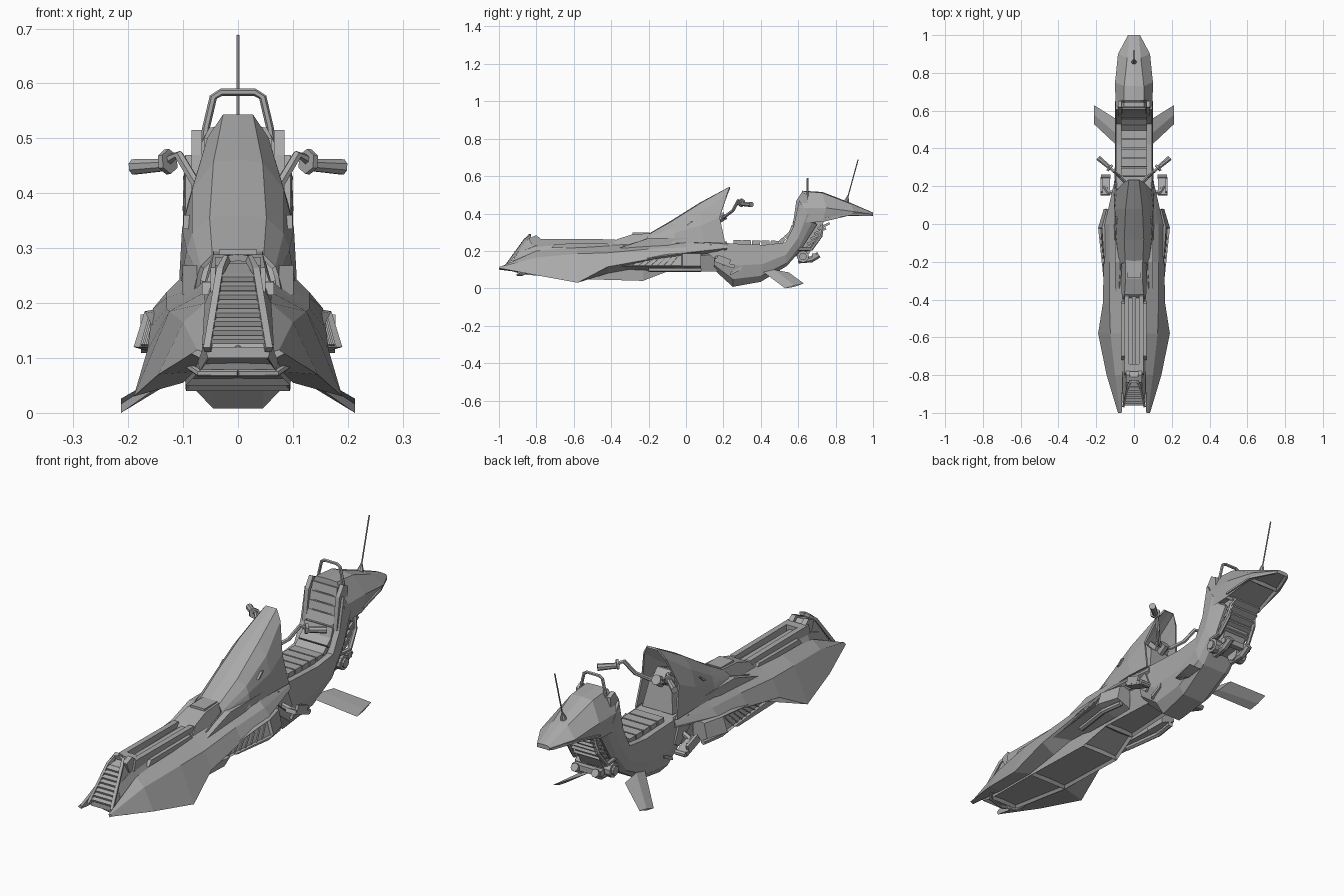
import bpy, bmesh, math
from mathutils import Vector, Matrix, Euler

default_cube = bpy.data.objects.get("Cube")
if default_cube:
    bpy.data.objects.remove(default_cube, do_unlink=True)

grey = bpy.data.materials.new("plain grey")
grey.use_nodes = True
grey.diffuse_color = (.4, .4, .4, 1)
for node in grey.node_tree.nodes:
    if node.type == 'BSDF_PRINCIPLED':
        node.inputs["Base Color"].default_value = grey.diffuse_color


def skin(name, rows, wrap=False, caps=False, mirror=False, inset=None, thick=0):
    """Bridge rows of points; optionally close, cap, mirror, inset and thicken them."""
    bm = bmesh.new()
    grid = [[bm.verts.new(point) for point in row] for row in rows]
    count = len(grid[0])
    for row, following in zip(grid, grid[1:]):
        for i in range(count if wrap else count - 1):
            j = (i + 1) % count
            bm.faces.new((row[i], row[j], following[j], following[i]))
    if caps:
        bm.faces.new(grid[0])
        bm.faces.new(grid[-1])
    if mirror:
        bmesh.ops.mirror(bm, geom=bm.verts[:] + bm.edges[:] + bm.faces[:],
                         matrix=Matrix.Identity(4), merge_dist=.0005, axis='X')
    bmesh.ops.recalc_face_normals(bm, faces=bm.faces[:])
    seam = [e for e in bm.edges if len(e.link_faces) == 2
            and all(abs(v.co.x) < .0005 for v in e.verts)
            and e.calc_face_angle(1) < .02]
    if seam:
        bmesh.ops.dissolve_edges(bm, edges=seam, use_verts=False)
    if inset:
        rule, rim, depth = inset
        bm.normal_update()
        bmesh.ops.inset_individual(bm, faces=[f for f in bm.faces if rule(f)],
                                   thickness=rim, depth=depth)
    mesh = bpy.data.meshes.new(name)
    bm.to_mesh(mesh)
    bm.free()
    mesh.materials.append(grey)
    part = bpy.data.objects.new(name, mesh)
    bpy.context.collection.objects.link(part)
    if thick:
        modifier = part.modifiers.new("thickness", 'SOLIDIFY')
        modifier.thickness = thick
        modifier.offset = 0
    return part


def slab(name, outline):
    """Symmetric solid from a side outline of (y, z, half width)."""
    skin(name, [[(side * x, y, z) for y, z, x in outline] for side in (-1, 1)],
         wrap=True, caps=True)


def plate(name, outline, inner, outer):
    """Mirrored pair of flat plates from a side outline of (y, z)."""
    skin(name, [[(x, y, z) for y, z in outline] for x in (inner, outer)],
         wrap=True, caps=True, mirror=True)


def box(name, centre, size, tilt=0, turn=0, mirror=False):
    spin = Euler((tilt, 0, turn)).to_matrix()
    corners = ((-1, -1), (1, -1), (1, 1), (-1, 1))
    rows = [[Vector(centre) + spin @ Vector((a * size[0], b * size[1], c * size[2])) / 2
             for a, b in corners] for c in (-1, 1)]
    skin(name, rows, wrap=True, caps=True, mirror=mirror)


def tube(name, path, radius, sides=8, mirror=False):
    path = [Vector(p) for p in path]
    radii = radius if isinstance(radius, (list, tuple)) else [radius] * len(path)
    rows = []
    for i, (p, r) in enumerate(zip(path, radii)):
        along = path[min(i + 1, len(path) - 1)] - path[max(i - 1, 0)]
        spin = along.to_track_quat('Z', 'Y')
        angles = [math.tau * (k + .5) / sides for k in range(sides)]
        rows.append([p + spin @ Vector((r * math.cos(a), r * math.sin(a), 0)) for a in angles])
    skin(name, rows, wrap=True, caps=True, mirror=mirror)


def sections(table):
    """Turn (y, (x, z) points) sections into rows of points."""
    return [[(x, y, z) for x, z in points] for y, *points in table]


# Flared front hull blades
skin("hull_blade", sections([
    (-1, (.065, .112), (.075, .115), (.085, .108), (.07, .1)),
    (-.8, (.06, .2), (.1, .165), (.145, .07), (.08, .075)),
    (-.58, (.06, .22), (.125, .185), (.19, .03), (.1, .055)),
    (-.42, (.06, .23), (.13, .19), (.165, .115), (.1, .08)),
    (-.2, (.07, .24), (.13, .21), (.16, .155), (.1, .12)),
    (0, (.09, .26), (.13, .22), (.155, .19), (.1, .17)),
    (.22, (.09, .25), (.1, .23), (.105, .215), (.09, .2)),
]), wrap=True, caps=True, mirror=True)

# Side pods with recessed vents and slats
skin("side_pod", sections([
    (-.4, (.09, .17), (.145, .135), (.15, .12), (.09, .1)),
    (-.02, (.09, .2), (.17, .185), (.19, .12), (.09, .09)),
    (.08, (.09, .2), (.145, .185), (.16, .12), (.09, .09)),
]), wrap=True, caps=True, mirror=True,
    inset=(lambda f: abs(f.normal.x) > .7 and f.calc_center_median().y < -.1, .008, -.012))
for step in range(7):
    t = .35 + step * .09
    y = -.4 + .38 * t
    tube("vent_slat", [(.14 + .025 * t, y + .02, .13 + .045 * t),
                       (.143 + .036 * t, y - .02, .123)], .003, 4, True)
tube("pod_lower_rail", [(.13, -.2, .1), (.155, -.02, .1), (.14, .08, .1)], .012, 6, True)

# Belly keel with recessed panels
skin("belly_keel", sections([
    (-.95, (0, .12), (.06, .12), (.055, .1), (0, .1)),
    (-.88, (0, .15), (.075, .12), (.07, .075), (0, .075)),
    (-.58, (0, .2), (.1, .12), (.095, .05), (0, .05)),
    (-.23, (0, .22), (.1, .14), (.095, .04), (0, .04)),
    (-.1, (0, .22), (.1, .17), (.075, .09), (0, .09)),
    (.2, (0, .22), (.09, .18), (.06, .09), (0, .09)),
]), caps=True, mirror=True, inset=(lambda f: f.normal.z < -.8, .014, -.012))
tube("chin_rim", [(0, -.9, .072), (.07, -.88, .072), (.11, -.82, .1)], .007, 6, True)

# Nose spine, twin rails and centre channel
skin("spine", sections([
    (-.9, (0, .2), (.04, .19), (.065, .1)),
    (-.78, (0, .235), (.045, .235), (.065, .19)),
    (-.15, (0, .24), (.055, .24), (.08, .2)),
]), caps=True, mirror=True)
plate("spine_rail", [(-.8, .22), (-.79, .265), (-.38, .262), (-.34, .22)], .026, .05)
plate("spine_trim", [(-.72, .215), (-.7, .238), (-.42, .24), (-.4, .22)], .05, .066)
box("channel_bar", (0, -.57, .24), (.022, .42, .016))
box("channel_end", (0, -.76, .25), (.06, .04, .03))
slab("spine_hump", [(-.4, .23, .06), (-.37, .262, .05), (-.29, .288, .045),
                    (-.18, .295, .045), (-.1, .24, .06)])
box("hump_cap", (0, -.24, .292), (.07, .09, .012))

# Nose grille
slab("grille_head", [(-.95, .11, .055), (-.86, .255, .03), (-.81, .272, .025),
                     (-.77, .24, .04), (-.77, .11, .065)])
tube("grille_frame", [(.056, -.965, .115), (.032, -.86, .26), (.02, -.835, .281),
                      (0, -.835, .283)], .009, 4, True)
for step in range(8):
    t = (step + .5) / 8
    box("grille_slat", (0, -.955 + .09 * t, .125 + .13 * t),
        (.1 - .045 * t, .022, .009), tilt=.35)
plate("head_shoulder", [(-.82, .22), (-.84, .268), (-.8, .284), (-.76, .25)], .02, .042)

# Cowl shell, flanks and instrument block
skin("cowl", [
    [(0, -.2, .287), (0, -.08, .357), (0, .08, .457), (0, .235, .54)],
    [(.045, -.2, .285), (.05, -.08, .352), (.043, .08, .453), (.026, .235, .54)],
    [(.065, -.21, .265), (.08, -.06, .325), (.08, .08, .405), (.052, .22, .5)],
    [(.07, -.25, .25), (.09, -.06, .295), (.098, .08, .335), (.088, .18, .38)],
    [(.075, -.36, .22), (.1, -.06, .24), (.103, .1, .245), (.1, .21, .24)],
], mirror=True, thick=.008)
plate("cowl_flank", [(-.36, .215), (-.2, .268), (.04, .27), (.12, .23)], .075, .101)
plate("cowl_slot", [(.0, .335), (.03, .36), (.04, .36), (.015, .335)], .07, .099)
slab("instrument_block", [(.0, .24, .08), (.05, .37, .055), (.13, .41, .045),
                          (.18, .36, .055), (.2, .25, .075)])
box("instrument_screen", (0, .165, .39), (.07, .06, .02), tilt=-.8)

# Handlebars
tube("handlebar", [(0, .19, .375), (.035, .21, .385), (.075, .25, .415),
                   (.108, .28, .47), (.125, .295, .462), (.14, .305, .452)], .009, 6, True)
tube("grip", [(.13, .3, .452), (.19, .35, .448)], [.012, .015], 8, True)
tube("grip_flange", [(.124, .293, .458), (.132, .3, .457)], .023, 6, True)
tube("steering_column", [(0, .13, .34), (0, .21, .39)], .022, 8)

# Rider tub: stations of bottom, flank and seat edge
stations = [
    ((.15, .1, .05), (.15, .18), (.14, .25)),
    ((.25, .008, .045), (.25, .12), (.24, .24)),
    ((.4, .035, .055), (.41, .13), (.42, .232)),
    ((.54, .12, .06), (.535, .18), (.53, .245)),
    ((.61, .2, .065), (.6, .27), (.575, .33)),
    ((.7, .34, .07), (.65, .4), (.605, .47)),
]
tub = []
for (by, bz, width), (my, mz), (ty, tz) in stations:
    tub.append([(0, by, bz), (width, by, bz), (.085, (by + my) / 2, (bz + mz) / 2 - .015),
                (.1, my, mz), (.096, ty, tz), (.075, ty, tz), (0, ty + .004, tz - .008)])
skin("rider_tub", tub, caps=True, mirror=True)
plate("tub_slot", [(.235, .07), (.295, .1), (.3, .118), (.24, .088)], .085, .102)
plate("tub_cheek", [(.1, .2), (.13, .235), (.2, .21), (.23, .14), (.2, .12)], .08, .106)

# Segmented seat and backrest
seat_path = [(.25, .248), (.5, .243), (.56, .295), (.595, .385), (.62, .5)]
for (y1, z1), (y2, z2), pads in zip(seat_path, seat_path[1:], (5, 2, 2, 3)):
    length, angle = math.hypot(y2 - y1, z2 - z1), math.atan2(z2 - z1, y2 - y1)
    for step in range(pads):
        t = (step + .5) / pads
        y, z = y1 + (y2 - y1) * t, z1 + (z2 - z1) * t
        box("seat_pad", (0, y, z), (.14 - .1 * max(0, z - .3), length / pads * .88, .022), tilt=angle)

# Tail shell
tail = [
    [(0, .62, .522), (0, .73, .515), (0, .88, .457), (0, 1, .405)],
    [(.052, .62, .52), (.052, .73, .51), (.036, .88, .452), (.025, 1, .403)],
    [(.098, .605, .43), (.1, .75, .43), (.085, .9, .41), (.032, 1, .396)],
    [(.096, .605, .35), (.096, .73, .355), (.078, .87, .388), (.03, 1, .386)],
    [(0, .605, .35), (0, .73, .355), (0, .87, .388), (0, 1, .386)],
]
skin("tail_shell", list(zip(*tail)), caps=True, mirror=True,
     inset=(lambda f: f.normal.z < -.85, .012, -.012))
tube("tail_rim", [(.097, .74, .372), (.082, .88, .395), (.033, .99, .39)], .006, 4, True)
plate("backrest_wing", [(.57, .33), (.59, .47), (.62, .515), (.65, .5), (.65, .36)], .066, .085)

# Roll hoop and antenna
tube("roll_hoop", [(.063, .65, .48), (.058, .65, .52), (.045, .65, .575),
                   (.03, .65, .584), (0, .65, .584)], .007, 6, True)
tube("antenna_base", [(0, .855, .455), (0, .86, .472), (0, .866, .495)], [.016, .012, .004], 8)
tube("antenna", [(0, .863, .48), (0, .92, .688)], .003, 6)

# Engine below the tail
slab("engine_block", [(.58, .17, .05), (.655, .18, .055), (.72, .3, .06),
                      (.74, .37, .06), (.64, .37, .06)])
for step in range(5):
    box("cooling_fin", (0, .66 + step * .019, .225 + step * .027), (.135, .07, .012), tilt=.45)
tube("engine_can", [(.03, .625, .17), (.085, .625, .17)], .032, 10, True)
tube("engine_can_cap", [(.083, .625, .17), (.094, .625, .17)], .02, 10, True)
tube("exhaust", [(.045, .6, .15), (.05, .67, .155), (.05, .71, .18)], .018, 8, True)
tube("engine_pipe", [(.07, .6, .21), (.078, .67, .21), (.07, .72, .28), (.06, .73, .34)], .01, 6, True)
box("engine_crossbar", (0, .685, .175), (.14, .025, .025))

# Rear fins
skin("rear_fin", [
    [(.085, .41, .09), (.085, .47, .1), (.085, .55, .085), (.085, .47, .078)],
    [(.213, .53, 0), (.213, .58, .016), (.213, .63, .026), (.213, .58, .008)],
], wrap=True, caps=True, mirror=True)

# Foot rests
tube("foot_rest_arm", [(.08, .16, .17), (.14, .17, .15), (.155, .2, .14)], .012, 6, True)
box("foot_rest", (.152, .2, .135), (.05, .1, .018), tilt=-.35, mirror=True)
box("foot_rest_guard", (.172, .2, .15), (.012, .075, .035), tilt=-.35, mirror=True)
tube("foot_pedal", [(.125, .25, .12), (.175, .25, .12)], .012, 8, True)
